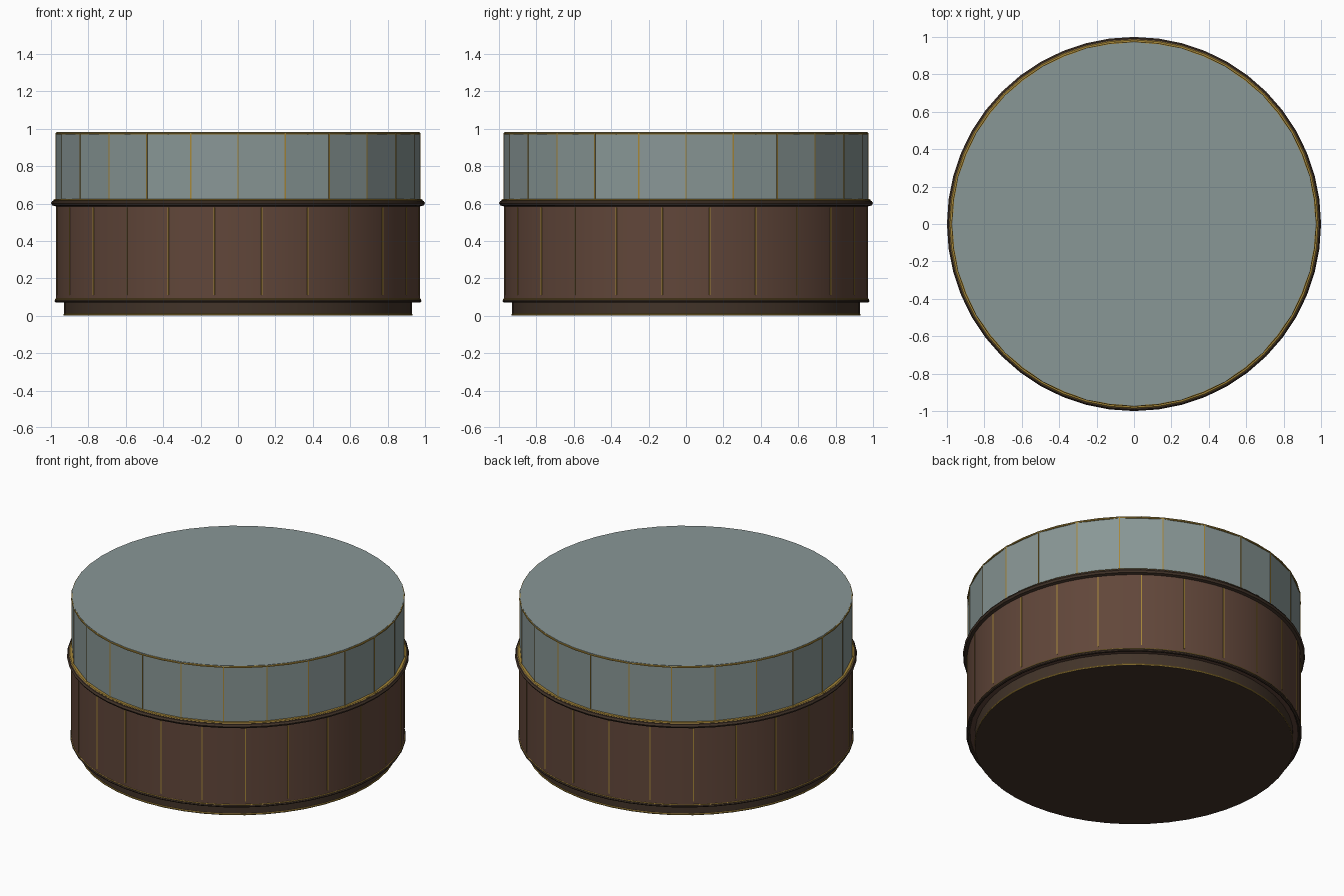
import bpy
from math import sin, cos, pi

if "Cube" in bpy.data.objects:
    bpy.data.objects.remove(bpy.data.objects["Cube"])


def material(name, color):
    m = bpy.data.materials.new(name)
    m.diffuse_color = color
    m.use_nodes = True
    m.node_tree.nodes["Principled BSDF"].inputs["Base Color"].default_value = m.diffuse_color
    return m


WOOD = material("brown_wood", (0.12, 0.062, 0.042, 1))
DARK = material("dark_trim", (0.055, 0.034, 0.022, 1))
GLASS = material("grey_glass", (0.25, 0.31, 0.305, 1))
BRASS = material("brass", (0.38, 0.24, 0.04, 1))


def lathe(name, profile, sides, mat, closed=False, smooth=True):
    """Revolve (radius, z) points round z; open profiles get end caps."""
    n = len(profile)
    verts = [(r * cos(2 * pi * i / sides), r * sin(2 * pi * i / sides), z)
             for r, z in profile for i in range(sides)]
    faces = []
    for k in range(n if closed else n - 1):
        a, b = k * sides, (k + 1) % n * sides
        for i in range(sides):
            j = (i + 1) % sides
            faces.append((a + i, a + j, b + j, b + i))
    if not closed:
        faces.append(tuple(reversed(range(sides))))
        faces.append(tuple(range((n - 1) * sides, n * sides)))
    mesh = bpy.data.meshes.new(name)
    mesh.from_pydata(verts, [], faces)
    mesh.materials.append(mat)
    ob = bpy.data.objects.new(name, mesh)
    bpy.context.collection.objects.link(ob)
    if smooth:
        bpy.ops.object.select_all(action='DESELECT')
        ob.select_set(True)
        bpy.context.view_layer.objects.active = ob
        bpy.ops.object.shade_smooth_by_angle(angle=0.5)
    return ob


def ring(name, radius, z, half_w, half_h, mat, sides=48):
    """Rounded trim ring with an octagonal section."""
    section = [(radius + half_w * cos(pi / 4 * k), z + half_h * sin(pi / 4 * k)) for k in range(8)]
    return lathe(name, section, sides, mat, closed=True)


def seams(name, radius, z0, z1, width, offset, mat, count=24):
    """Thin upright strips spaced round the drum, joined in one mesh."""
    verts, faces = [], []
    d = 0.003
    for i in range(count):
        a = 2 * pi * i / count + offset
        base = len(verts)
        for z in (z0, z1):
            for u, v in ((-d, -width / 2), (d, -width / 2), (d, width / 2), (-d, width / 2)):
                r = radius + u
                verts.append((r * cos(a) - v * sin(a), r * sin(a) + v * cos(a), z))
        for f in ((3, 2, 1, 0), (4, 5, 6, 7), (0, 1, 5, 4), (1, 2, 6, 5), (2, 3, 7, 6), (3, 0, 4, 7)):
            faces.append(tuple(base + k for k in f))
    mesh = bpy.data.meshes.new(name)
    mesh.from_pydata(verts, [], faces)
    mesh.materials.append(mat)
    ob = bpy.data.objects.new(name, mesh)
    bpy.context.collection.objects.link(ob)
    return ob


# Recessed plinth and its brass foot line
lathe("plinth", [(0.93, 0.0), (0.93, 0.085)], 48, DARK)
ring("plinth_foot_trim", 0.928, 0.006, 0.005, 0.006, BRASS)

# Wooden drum with 24 panel seams
lathe("drum", [(0.974, 0.08), (0.974, 0.60)], 96, WOOD)
seams("drum_seams", 0.974, 0.11, 0.58, 0.006, pi / 24, BRASS)
ring("drum_lower_trim", 0.970, 0.079, 0.011, 0.009, DARK)
ring("drum_lower_brass", 0.972, 0.088, 0.006, 0.004, BRASS)

# Projecting counter rim
ring("counter_rim", 0.975, 0.602, 0.025, 0.017, DARK)
ring("counter_rim_brass", 0.975, 0.618, 0.012, 0.006, BRASS)

# Faceted glass upper case
lathe("glass_case", [(0.974, 0.60), (0.974, 0.98)], 24, GLASS, smooth=False)
seams("glass_seams", 0.973, 0.62, 0.978, 0.006, 0, BRASS)
ring("glass_top_trim", 0.970, 0.974, 0.006, 0.006, BRASS)
lathe("glass_top", [(0.970, 0.972), (0.970, 0.982)], 48, GLASS)
